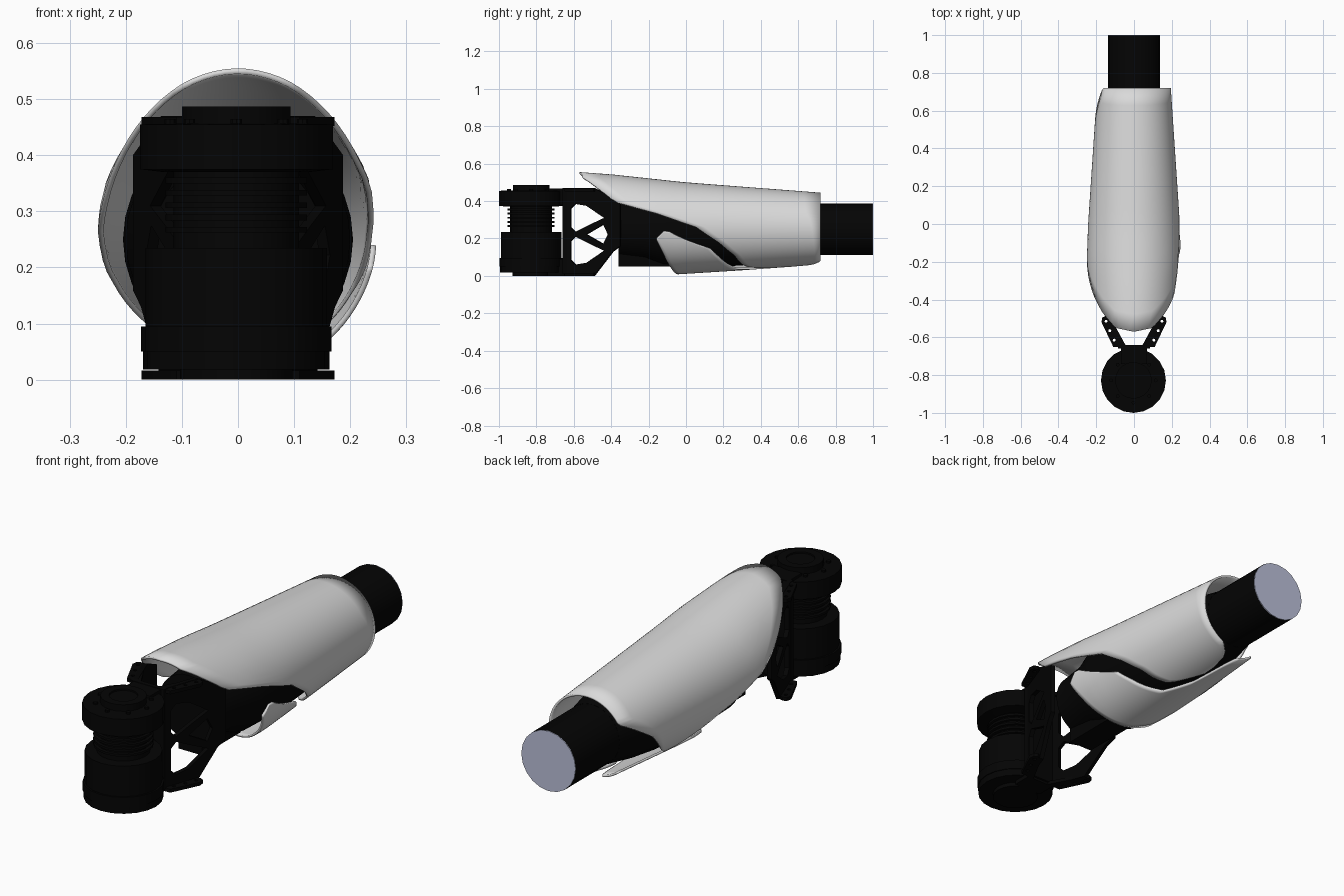
import bpy, bmesh, math
from mathutils import Matrix, Vector

cube = bpy.data.objects.get("Cube")
if cube:
    bpy.data.objects.remove(cube, do_unlink=True)


def material(name, rgb):
    mat = bpy.data.materials.new(name)
    mat.use_nodes = True
    mat.diffuse_color = (*rgb, 1)
    mat.node_tree.nodes["Principled BSDF"].inputs["Base Color"].default_value = (*rgb, 1)
    return mat


BLACK = material("black", (0.0012, 0.0012, 0.0012))
GREY = material("light grey", (0.7, 0.7, 0.7))
CAP = material("blue grey", (0.5, 0.53, 0.7))


def finish(obj, mat, angle=35):
    obj.data.materials.clear()
    obj.data.materials.append(mat)
    bpy.ops.object.select_all(action='DESELECT')
    obj.select_set(True)
    bpy.context.view_layer.objects.active = obj
    bpy.ops.object.shade_smooth_by_angle(angle=math.radians(angle))
    return obj


def from_bmesh(name, bm, mat):
    bmesh.ops.recalc_face_normals(bm, faces=bm.faces)
    mesh = bpy.data.meshes.new(name)
    bm.to_mesh(mesh)
    bm.free()
    obj = bpy.data.objects.new(name, mesh)
    bpy.context.collection.objects.link(obj)
    return finish(obj, mat)


def box(name, low, high, mat=BLACK):
    low, high = Vector(low), Vector(high)
    bm = bmesh.new()
    bmesh.ops.create_cube(bm, size=1)
    for v in bm.verts:
        v.co = (low + high) / 2 + v.co * (high - low)
    return from_bmesh(name, bm, mat)


def lathe(name, profile, place, mat=BLACK, sides=20):
    """Closed solid from (radius, height) points, spun round local z."""
    bm = bmesh.new()
    rings = []
    for r, h in profile:
        rings.append([bm.verts.new(place @ Vector((r * math.cos(a), r * math.sin(a), h)))
                      for a in (math.tau * i / sides for i in range(sides))])
    for a, b in zip(rings, rings[1:]):
        for i in range(sides):
            j = (i + 1) % sides
            bm.faces.new((a[i], a[j], b[j], b[i]))
    bm.faces.new(rings[0])
    bm.faces.new(rings[-1])
    return from_bmesh(name, bm, mat)


def sample(points, t):
    """Piecewise linear lookup."""
    for (a, va), (b, vb) in zip(points, points[1:]):
        if t <= b:
            return va + (vb - va) * max(0, (t - a) / (b - a))
    return points[-1][1]


# Outer cover: an oval tube whose height and width change along y
TOP = [(-.57, .555), (-.4, .543), (0, .5), (.72, .445)]
BOTTOM = [(-.57, .02), (-.05, .008), (.3, .03), (.72, .06)]
WIDTH = [(-.57, .23), (-.4, .238), (-.2, .25), (0, .243), (.72, .195)]


def skin(angle, y):
    a = math.radians(angle)
    top, bottom = sample(TOP, y), sample(BOTTOM, y)
    return Vector((sample(WIDTH, y) * math.sin(a), y,
                   (top + bottom) / 2 + (top - bottom) / 2 * math.cos(a)))


def cover(name, front, rear, columns=64, rows=14):
    """Patch of the tube between two edge curves given as (angle from top, y)."""
    first, last = front[0][0], front[-1][0]
    bm = bmesh.new()
    grid = []
    for i in range(columns + 1):
        angle = first + (last - first) * i / columns
        a, b = sample(front, angle), sample(rear, angle)
        grid.append([bm.verts.new(skin(angle, a + (b - a) * j / rows)) for j in range(rows + 1)])
    for c, d in zip(grid, grid[1:]):
        for j in range(rows):
            bm.faces.new((c[j], c[j + 1], d[j + 1], d[j]))
    obj = from_bmesh(name, bm, GREY)
    thick = obj.modifiers.new("thickness", 'SOLIDIFY')
    thick.thickness = 0.01
    # Solidify inwards whichever way the patch normals face
    poly = obj.data.polygons[len(obj.data.polygons) // 2]
    outward = poly.normal.dot(poly.center - Vector((0, poly.center.y, .27))) > 0
    thick.offset = -1 if outward else 1
    return obj


cover("upper_cover",
      [(-140, .33), (-128, .24), (-110, .08), (-90, -.2), (-80, -.28), (-63, -.38), (-45, -.47),
       (-25, -.55), (0, -.57), (25, -.55), (45, -.47), (63, -.38), (75, -.13), (88, .05),
       (110, .18), (130, .26), (145, .29), (160, .33), (178, .5)],
      [(-140, .36), (-125, .43), (-95, .53), (-80, .61), (-58, .72), (155, .72), (172, .67),
       (178, .56)])
cover("lower_cover",
      [(95, -.12), (105, -.16), (125, -.12), (150, -.08), (180, -.04), (200, 0), (212, .14),
       (218, .3)],
      [(95, -.09), (105, .0), (118, .13), (133, .18), (148, .22), (165, .27), (180, .42),
       (187, .6), (192, .67), (218, .67)])

# Inner body and tube along y
along = Matrix.Translation((0, 0, .25)) @ Matrix.Rotation(-math.pi / 2, 4, 'X')
lathe("inner_body", [(.1, -.36), (.15, -.36), (.165, -.22), (.2, -.12), (.205, .05),
                     (.2, .2), (.188, .38), (.17, .52), (.138, .68)], along, sides=32)
lathe("tube", [(.138, .6), (.138, .997)], along)
lathe("tube_cap", [(.138, .997), (.138, 1)], along, CAP)
box("under_block", (-.05, -.36, .05), (.07, -.08, .2))

# Motor with a vertical axis
AXIS = Matrix.Translation((-.003, -.828, 0))
lathe("motor_base", [(.1, 0), (.1, .018), (.166, .018), (.166, .05), (.17, .05),
                     (.17, .095), (.162, .095), (.162, .235), (.11, .235)], AXIS)
lathe("motor_neck", [(.112, .23), (.112, .38)], AXIS)
for k in range(5):
    z = .262 + k * .022
    lathe("cooling_fin", [(.126, z), (.126, z + .01)], AXIS)
lathe("motor_cap", [(.13, .37), (.172, .375), (.172, .455), (.097, .457),
                    (.097, .487), (.06, .487), (.06, .48)], AXIS)
for k in range(8):
    bolt = AXIS @ Matrix.Rotation(math.tau * k / 8, 4, 'Z') @ Matrix.Translation((.118, 0, 0))
    lathe("cap_bolt", [(.01, .45), (.01, .465)], bolt, sides=8)

# Bracket joining the motor to the body
box("bracket_plate", (-.085, -.66, .01), (.085, -.64, .47))
box("upper_link", (-.07, -.74, .38), (.07, -.65, .468))
box("lower_link", (-.07, -.74, 0), (.07, -.65, .09))

UPPER = [(.035, .26), (.035, .36), (.06, .385), (.12, .375), (.215, .31), (.14, .275), (.06, .235)]
OUTLINE = [(0, 0), (.16, 0), (.26, .13), (.3, .16), (.3, .4), (.24, .43), (.16, .47), (0, .47)]
MIDDLE = [(.12, .222), (.21, .275), (.235, .222), (.21, .17)]
TRUSS = [OUTLINE, UPPER, [(u, .445 - z) for u, z in UPPER], MIDDLE]


def plate(name, loops, frame, half):
    """Flat plate with holes from closed outlines."""
    curve = bpy.data.curves.new(name, 'CURVE')
    curve.dimensions = '2D'
    curve.fill_mode = 'BOTH'
    curve.extrude = half
    for loop in loops:
        spline = curve.splines.new('POLY')
        spline.points.add(len(loop) - 1)
        for p, (u, v) in zip(spline.points, loop):
            p.co = (u, v, 0, 1)
        spline.use_cyclic_u = True
    obj = bpy.data.objects.new(name, curve)
    obj.matrix_world = frame
    bpy.context.collection.objects.link(obj)
    bpy.ops.object.select_all(action='DESELECT')
    obj.select_set(True)
    bpy.context.view_layer.objects.active = obj
    bpy.ops.object.convert(target='MESH')
    return finish(bpy.context.object, BLACK)


def ring(u, v, r=.008):
    return [(u + r * math.cos(k * math.tau / 8), v + r * math.sin(k * math.tau / 8)) for k in range(8)]


for side, word in ((1, "left"), (-1, "right")):
    # Splayed truss wall
    out = Vector((side * .36, 1, 0)).normalized()
    across = out.cross(Vector((0, 0, 1)))
    frame = Matrix((out, (0, 0, 1), across)).transposed().to_4x4()
    frame.translation = (side * .07, -.65, 0)
    stretch = Matrix.Diagonal((1.063, 1, 1, 1))
    plate(word + "_truss", TRUSS, frame @ stretch, .01)
    # Drilled flanges at the top and bottom of the wall
    arm = [(side * x, y) for x, y in ((.04, -.65), (.11, -.65), (.172, -.52), (.168, -.495),
                                      (.15, -.487), (.125, -.495))]
    holes = [ring(side * x, y) for x, y in ((.105, -.615), (.128, -.565), (.148, -.515))]
    for level, z in (("upper", .46), ("lower", .008)):
        plate(word + "_" + level + "_flange", [arm] + holes, Matrix.Translation((0, 0, z)), .008)
